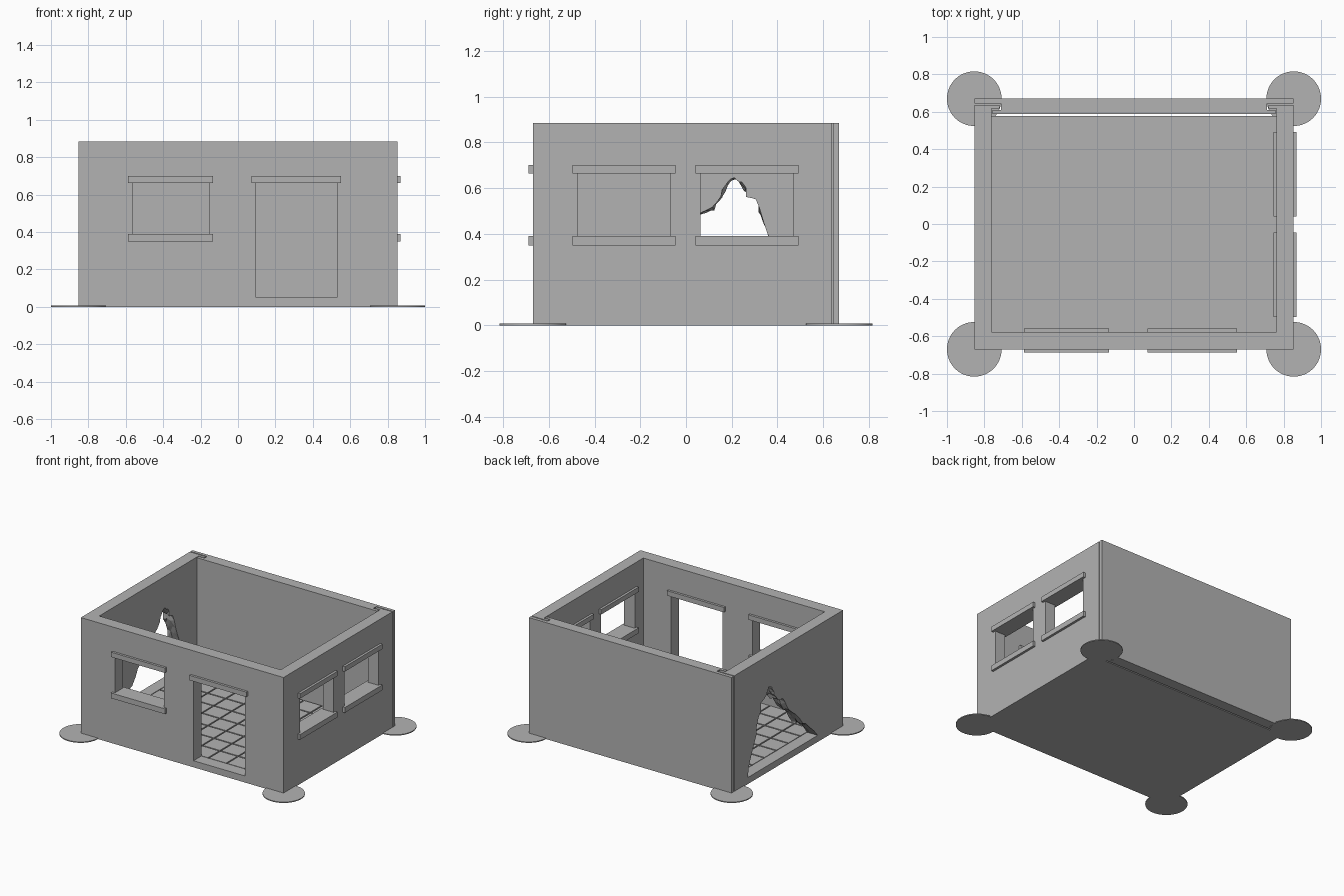
import bpy, bmesh, random
from mathutils import Vector

random.seed(4)
if "Cube" in bpy.data.objects:
    bpy.data.objects.remove(bpy.data.objects["Cube"], do_unlink=True)

W, D, H = 0.852, 0.67, 0.885      # half width, half depth, wall height
IN_X, IN_Y = 0.763, 0.577         # inner faces of the walls
FLOOR = 0.05

grey = bpy.data.materials.new("plain_grey")
grey.use_nodes = True
colour = (0.45, 0.45, 0.45, 1)
grey.diffuse_color = colour
grey.node_tree.nodes["Principled BSDF"].inputs["Base Color"].default_value = colour


def finish(name, bm):
    bmesh.ops.recalc_face_normals(bm, faces=bm.faces)
    mesh = bpy.data.meshes.new(name)
    bm.to_mesh(mesh)
    bm.free()
    mesh.materials.append(grey)
    ob = bpy.data.objects.new(name, mesh)
    bpy.context.collection.objects.link(ob)
    return ob


def add_box(bm, lo, hi):
    lo, hi = Vector(lo), Vector(hi)
    verts = bmesh.ops.create_cube(bm, size=1)["verts"]
    for v in verts:
        v.co = (lo + hi) / 2 + v.co * (hi - lo)


def box(name, lo, hi):
    bm = bmesh.new()
    add_box(bm, lo, hi)
    return finish(name, bm)


def prism(name, outline, height):
    bm = bmesh.new()
    face = bm.faces.new([bm.verts.new((x, y, 0)) for x, y in outline])
    ext = bmesh.ops.extrude_face_region(bm, geom=[face])["geom"]
    for v in ext:
        if isinstance(v, bmesh.types.BMVert):
            v.co.z = height
    return finish(name, bm)


def mirrored(half):
    # closes a right-hand outline with its left-hand reflection
    return half + [(-x, y) for x, y in reversed(half)]


def cut(ob, cutter):
    mod = ob.modifiers.new("opening", "BOOLEAN")
    mod.operation, mod.solver, mod.object = "DIFFERENCE", "EXACT", cutter
    dg = bpy.context.evaluated_depsgraph_get()
    mesh = bpy.data.meshes.new_from_object(ob.evaluated_get(dg))
    ob.modifiers.clear()
    ob.data = mesh
    bpy.data.objects.remove(cutter, do_unlink=True)


# Front and side walls in one piece, with hooked ends that hold the back panel
walls = prism("walls", mirrored([(W, -D), (W, 0.637), (0.718, 0.637), (0.718, 0.617),
                                 (IN_X, 0.617), (IN_X, -IN_Y)]), H)

# Sliding back panel with its keyed edge
prism("back_panel", mirrored([(W, D), (W, 0.645), (0.711, 0.645), (0.711, 0.61),
                              (0.757, 0.61), (0.757, 0.587)]), H)

# Openings: wall, start, end, bottom, with a sill only on windows
openings = [("front_window", "front", -0.565, -0.155, 0.37),
            ("door", "front", 0.095, 0.53, FLOOR),
            ("side_window_front", "side", -0.475, -0.068, 0.37),
            ("side_window_back", "side", 0.063, 0.47, 0.37)]


def across(name, wall, a, b, z0, z1, extra):
    # a box that passes through a wall and sticks out by extra on both faces
    if wall == "front":
        return box(name, (a, -D - extra, z0), (b, -IN_Y + extra, z1))
    return box(name, (IN_X - extra, a, z0), (W + extra, b, z1))


for name, wall, a, b, z0 in openings:
    cut(walls, across("cutter", wall, a, b, z0, 0.68, 0.05))
    across(name + "_lintel", wall, a - 0.022, b + 0.022, 0.663, 0.70, 0.018)
    if name != "door":
        across(name + "_sill", wall, a - 0.022, b + 0.022, 0.35, 0.39, 0.018)

# Jagged breach in the left-out wall, as a rough lofted cutter
breach = [(0.475, 0.05), (0.44, 0.20), (0.38, 0.33), (0.34, 0.45), (0.31, 0.55),
          (0.27, 0.57), (0.24, 0.62), (0.21, 0.645), (0.18, 0.62), (0.15, 0.56),
          (0.12, 0.51), (0.06, 0.49), (0.0, 0.39), (-0.11, 0.31), (-0.18, 0.21),
          (-0.26, 0.16), (-0.365, 0.05)]
points = []
for (y0, z0), (y1, z1) in zip(breach, breach[1:]):
    points += [(y0, z0), ((y0 + y1) / 2, (z0 + z1) / 2)]
points.append(breach[-1])
bm = bmesh.new()
rings = []
for x in (-0.90, -0.852, -0.822, -0.792, -0.763, -0.72):
    ring = []
    for i, (y, z) in enumerate(points):
        inner = 0 < i < len(points) - 1
        j = 0.009 if inner else 0
        ring.append(bm.verts.new((x, y + random.uniform(-j, j), z + random.uniform(-j, j))))
    rings.append(ring)
n = len(points)
for r, s in zip(rings, rings[1:]):
    for i in range(n):
        k = (i + 1) % n
        bm.faces.new((r[i], r[k], s[k], s[i]))
bm.faces.new(rings[0])
bm.faces.new(rings[-1])
bmesh.ops.triangulate(bm, faces=bm.faces[:])
cut(walls, finish("cutter", bm))

# Floor slab and the tiles on it, separated by narrow grooves
box("floor_slab", (-IN_X - 0.01, -IN_Y - 0.01, 0), (IN_X, IN_Y, FLOOR - 0.008))
bm = bmesh.new()
cols, rows, gap = 10, 8, 0.005
sx, sy = 2 * IN_X / cols, 2 * IN_Y / rows
for i in range(cols):
    for j in range(rows):
        x, y = -IN_X + i * sx, -IN_Y + j * sy
        add_box(bm, (x + gap, y + gap, FLOOR - 0.012), (x + sx - gap, y + sy - gap, FLOOR))
finish("floor_tiles", bm)

# Thin round pads under the four corners
for sx, side in ((1, "left"), (-1, "right")):
    for sy, end in ((-1, "front"), (1, "back")):
        bpy.ops.mesh.primitive_cylinder_add(vertices=64, radius=0.146, depth=0.007,
                                            location=(sx * 0.854, sy * D, 0.0035))
        pad = bpy.context.object
        pad.name = f"corner_pad_{end}_{side}"
        pad.data.materials.append(grey)
        bpy.ops.object.shade_smooth_by_angle()
